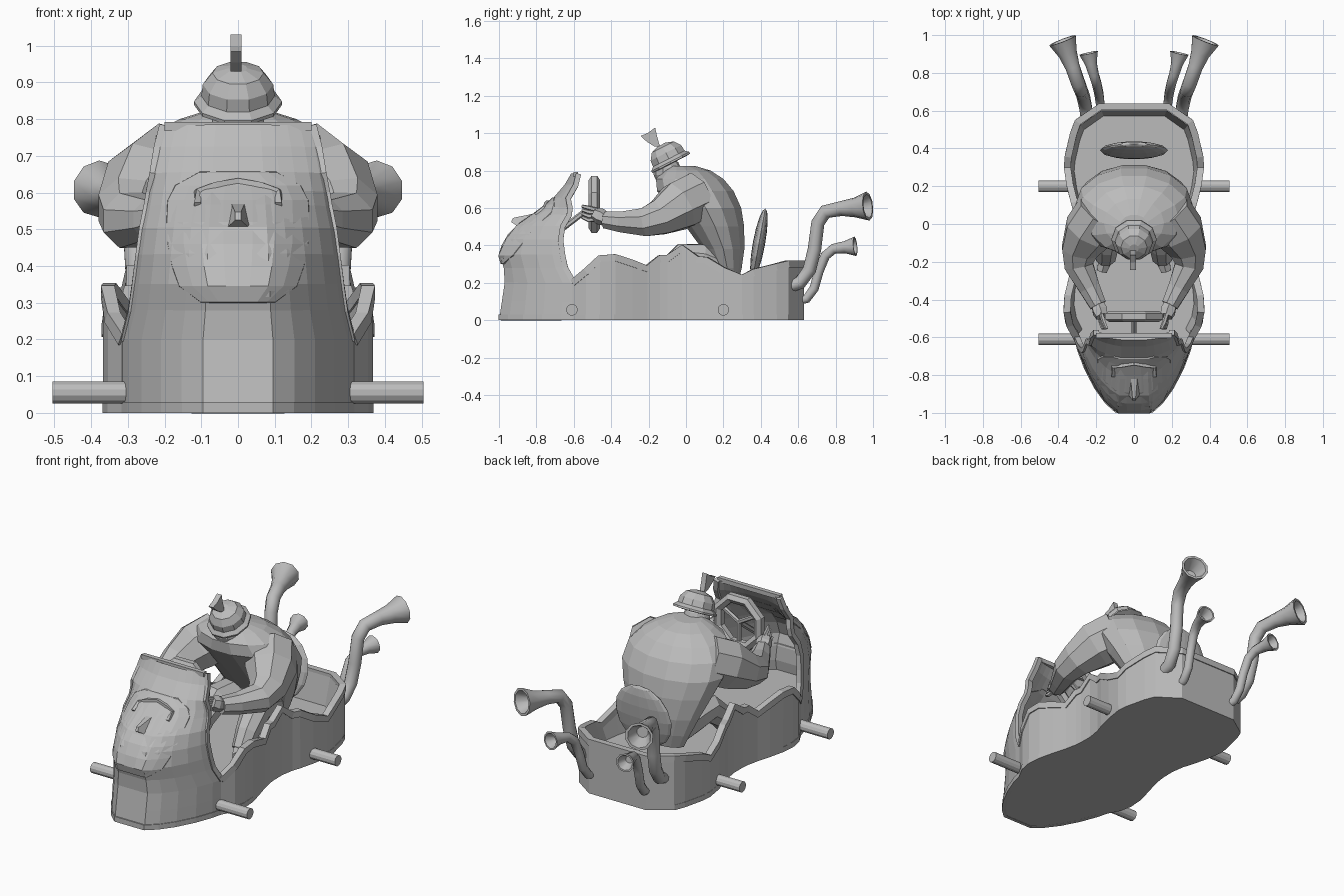
import bpy, bmesh, math
from mathutils import Vector, Matrix

if "Cube" in bpy.data.objects:
    bpy.data.objects.remove(bpy.data.objects["Cube"], do_unlink=True)

grey = bpy.data.materials.new("plain_grey")
grey.use_nodes = True
grey.diffuse_color = (0.5, 0.5, 0.5, 1)
grey.node_tree.nodes["Principled BSDF"].inputs["Base Color"].default_value = grey.diffuse_color


def finish(name, bm, thickness=0):
    bmesh.ops.recalc_face_normals(bm, faces=bm.faces)
    data = bpy.data.meshes.new(name)
    bm.to_mesh(data)
    bm.free()
    data.materials.append(grey)
    obj = bpy.data.objects.new(name, data)
    bpy.context.collection.objects.link(obj)
    if thickness:
        shell = obj.modifiers.new("shell", "SOLIDIFY")
        shell.thickness = thickness
        shell.offset = 0
    return obj


def loft(name, rings, closed=True, caps=True, thickness=0):
    """Skin a list of rings that have equal point counts."""
    bm = bmesh.new()
    rows = [[bm.verts.new(p) for p in ring] for ring in rings]
    count = len(rows[0])
    for a, b in zip(rows, rows[1:]):
        for i in range(count if closed else count - 1):
            j = (i + 1) % count
            bm.faces.new((a[i], a[j], b[j], b[i]))
    if caps:
        bm.faces.new(rows[0])
        bm.faces.new(rows[-1])
    return finish(name, bm, thickness)


def tube(name, path, radii, sides=8, ref=(1, 0, 0), bell=False):
    """Sweep a polygon along a path; a bell gets a hollow mouth and smooth shading."""
    path = [Vector(p) for p in path]
    if not isinstance(radii, (list, tuple)):
        radii = [radii] * len(path)
    last = len(path) - 1
    rings = []

    def ring(centre, radius, tangent):
        across = Vector(ref)
        across = (across - tangent * across.dot(tangent)).normalized()
        other = tangent.cross(across)
        turns = [math.tau * (k + 0.5) / sides for k in range(sides)]
        return [centre + radius * (across * math.cos(a) + other * math.sin(a)) for a in turns]

    for i, (p, r) in enumerate(zip(path, radii)):
        before = (p - path[i - 1]).normalized() if i else Vector()
        after = (path[i + 1] - p).normalized() if i < last else Vector()
        tangent = (before + after).normalized()
        rings.append(ring(p, r, tangent))
    if bell:
        rings.append(ring(path[-1], radii[-1] * 0.82, tangent))
        rings.append(ring(path[-2], radii[-2] * 0.6, tangent))
    obj = loft(name, rings)
    if bell:
        bpy.ops.object.select_all(action="DESELECT")
        obj.select_set(True)
        bpy.context.view_layer.objects.active = obj
        bpy.ops.object.shade_smooth_by_angle(angle=math.radians(50))


def ellipsoid(name, centre, size, tilt=0, u=12, v=8):
    bm = bmesh.new()
    place = Matrix.Translation(centre) @ Matrix.Rotation(tilt, 4, "X") @ Matrix.Diagonal((*size, 1))
    bmesh.ops.create_uvsphere(bm, u_segments=u, v_segments=v, radius=1, matrix=place)
    return finish(name, bm)


def sample(table, z):
    """Interpolate rows of (z, values...)."""
    for a, b in zip(table, table[1:]):
        if z <= b[0]:
            t = max(0, (z - a[0]) / (b[0] - a[0]))
            return [p + (q - p) * t for p, q in zip(a[1:], b[1:])]
    return table[-1][1:]


# Cowl: height, front y, rear edge x, rear edge y
cowl = [(0, -.99, .305, -.6), (.1, -.975, .305, -.6), (.2, -.96, .305, -.6),
        (.28, -.965, .285, -.645), (.35, -.985, .275, -.66), (.43, -.955, .265, -.67),
        (.5, -.9, .255, -.66), (.56, -.815, .243, -.625), (.6, -.755, .237, -.62),
        (.65, -.70, .227, -.63), (.72, -.64, .215, -.59), (.78, -.605, .2, -.575)]
FLAT = 0.3


def cowl_y(x, z):
    front, edge, rear = sample(cowl, z)
    s = min(1, max(FLAT, abs(x) / edge))
    return rear - (rear - front) * ((1 - s * s) / (1 - FLAT * FLAT)) ** 0.83


steps = [-1, -.95, -.83, -.66, -.48, -FLAT, FLAT, .48, .66, .83, .95, 1]
loft("front_cowl", [[(s * row[2], cowl_y(s * row[2], row[0]), row[0]) for s in steps] for row in cowl],
     closed=False, caps=False, thickness=0.02)

# Body sides: half width, y, top height
sides = [(.305, -.6, .2), (.342, -.53, .26), (.355, -.46, .33), (.35, -.38, .335), (.328, -.29, .305),
         (.305, -.21, .275), (.29, -.14, .33), (.286, -.1, .33), (.285, -.02, .385), (.298, .06, .325),
         (.315, .11, .32), (.338, .2, .265), (.353, .3, .225), (.348, .36, .255),
         (.32, .48, .285), (.297, .54, .3), (.18, .62, .3)]
rim = sides + [(-x, y, z) for x, y, z in reversed(sides)]
loft("body_sides", [[(x, y, 0) for x, y, z in rim], rim], closed=False, caps=False, thickness=0.025)
loft("body_lining", [[(x * .89, y * .92, .13) for x, y, z in rim], [(x * .96, y * .97, z) for x, y, z in rim]],
     closed=False, caps=False)
tube("body_rim", rim, 0.026, 4, ref=(0, 0, 1))
edge = [(x, y, z) for z, front, x, y in cowl[2:]]
for side, sign in (("left", 1), ("right", -1)):
    tube("cowl_rim_" + side, [(sign * x, y, z) for x, y, z in edge], 0.02, 4)
tube("cowl_top_rim", [(-.2, -.59, .78), (.2, -.59, .78)], 0.018, 4, ref=(0, 0, 1))

# Base skirt and floor
outline = [(s * .305, cowl_y(s * .305, 0)) for s in steps[1:-1]] + [(x, y) for x, y, z in rim]
loft("base_skirt", [[(x * 1.04, y * 1.012, z) for x, y in outline] for z in (0, 0.03)])
loft("floor", [[(x * .98, y * .98, z) for x, y in outline] for z in (0.12, 0.14)])

# Carved face mask: height, half width
mask = [(.295, .10), (.302, .105), (.345, .165), (.4, .185), (.46, .197), (.52, .2),
        (.58, .197), (.62, .175), (.655, .11), (.665, .10)]
columns = [-1, -.97, -.75, -.5, -.2, .2, .5, .75, .97, 1]
rows = []
for i, (z, w) in enumerate(mask):
    border = i in (0, len(mask) - 1)
    rows.append([(u * w, cowl_y(u * w, z) + (0.015 if border or abs(u) == 1 else -0.02), z) for u in columns])
loft("face_mask", rows, closed=False, caps=False)
loft("face_nose", [[(-.045, -.88, .49), (.045, -.88, .49), (.02, -.79, .575), (-.02, -.79, .575)],
                   [(-.008, -.935, .525), (.008, -.935, .525), (.008, -.925, .547), (-.008, -.925, .547)]])
for side, sign in (("left", 1), ("right", -1)):
    brow = [(sign * x, cowl_y(x, z) - 0.016, z) for x, z in ((0, .63), (.06, .62), (.11, .6), (.11, .565))]
    tube("face_brow_" + side, brow, 0.013, 4, ref=(0, 1, 0))

# Axles
for name, y in (("front_axle", -.61), ("rear_axle", .2)):
    tube(name, [(-.505, y, .056), (.505, y, .056)], 0.031, 12, ref=(0, 0, 1))

# Steering wheel
centre = Vector((0, -.49, .62))
rings = []
for k in range(9):
    a = math.tau * (k + 0.5) / 8
    out = Vector((math.cos(a), 0, math.sin(a)))
    rings.append([centre + out * r + Vector((0, d, 0))
                  for r, d in ((.165, -.015), (.165, .015), (.14, .03), (.115, .015), (.115, -.015), (.14, -.03))])
loft("steering_wheel", rings, caps=False)
for k, angle in enumerate((30, 150, 270)):
    a = math.radians(angle)
    tube("wheel_spoke_%d" % k, [centre, centre + Vector((math.cos(a), 0, math.sin(a))) * 0.13], 0.013, 6, ref=(0, 1, 0))
tube("steering_column", [centre, (0, -.66, .49)], 0.015, 6)

# Seat back
ellipsoid("seat_back", (0, .39, .41), (.18, .033, .19), tilt=-0.18, u=16)

# Driver torso: height, centre y, half width, half depth
torso = [(.2, .22, .14, .06), (.28, .22, .18, .08), (.38, .2, .225, .115), (.5, .155, .275, .16),
         (.6, .105, .31, .195), (.69, .05, .3, .21), (.755, .02, .24, .185), (.8, .005, .16, .13),
         (.825, -.02, .08, .07)]
loft("driver_torso", [[(w * math.cos(k * math.tau / 14), y + d * math.sin(k * math.tau / 14), z)
                       for k in range(14)] for z, y, w, d in torso])

# Driver head, helmet and crest
ellipsoid("driver_head", (0, -.1, .795), (.075, .075, .08), u=10, v=7)
place = Matrix.Translation((0, -.085, .85)) @ Matrix.Rotation(math.radians(27), 4, "X")
profile = [(.09, -.015), (.12, -.012), (.12, -.002), (.1, .015), (.096, .05), (.07, .085), (.025, .1)]
loft("helmet", [[place @ Vector((r * math.cos(k * math.tau / 10), r * math.sin(k * math.tau / 10), h))
                 for k in range(10)] for r, h in profile])
plume = [(-.14, .93), (-.17, .93), (-.21, .955), (-.243, .985), (-.205, 1.0), (-.165, 1.03), (-.155, .985)]
loft("helmet_crest", [[(x, y, z) for y, z in plume] for x in (-.02, .01)])

# Paired limbs and trumpet exhausts
for side, sign in (("left", 1), ("right", -1)):
    def limb(name, rows, n=8, bell=False):
        return tube(name + "_" + side, [(sign * x, y, z) for x, y, z, r in rows],
                    [row[3] for row in rows], n, bell=bell)

    limb("arm", [(.17, .06, .66, .14), (.24, -.04, .61, .138), (.288, -.14, .55, .102),
                 (.292, -.22, .525, .082), (.235, -.34, .525, .06), (.19, -.43, .535, .048)])
    limb("hand", [(.195, -.42, .535, .035), (.18, -.46, .555, .045), (.17, -.49, .57, .035)], 6)
    for k in range(4):
        limb("finger_%d" % k, [(.175, -.47, .54 + k * .016, .012), (.175 - k * .005, -.52, .535 + k * .022, .012),
                               (.165 - k * .007, -.555, .55 + k * .02, .009)], 5)
    limb("leg", [(.08, .2, .28, .085), (.11, .08, .325, .09), (.13, -.02, .335, .08),
                 (.145, -.12, .25, .065), (.15, -.18, .17, .055)])
    limb("foot", [(.14, -.14, .165, .035), (.155, -.2, .17, .04), (.17, -.25, .16, .03)], 6)
    limb("large_exhaust", [(.25, .55, .18, .033), (.255, .61, .2, .035), (.265, .66, .27, .036),
                           (.272, .687, .38, .036), (.28, .705, .52, .036), (.295, .745, .58, .038),
                           (.325, .83, .597, .04), (.35, .9, .602, .052), (.378, .972, .61, .078)], 10, True)
    limb("small_exhaust", [(.17, .59, .1, .022), (.18, .645, .115, .024), (.185, .685, .17, .025),
                           (.19, .71, .26, .025), (.198, .745, .345, .026), (.212, .79, .382, .027),
                           (.228, .85, .39, .033), (.24, .905, .395, .052)], 10, True)
